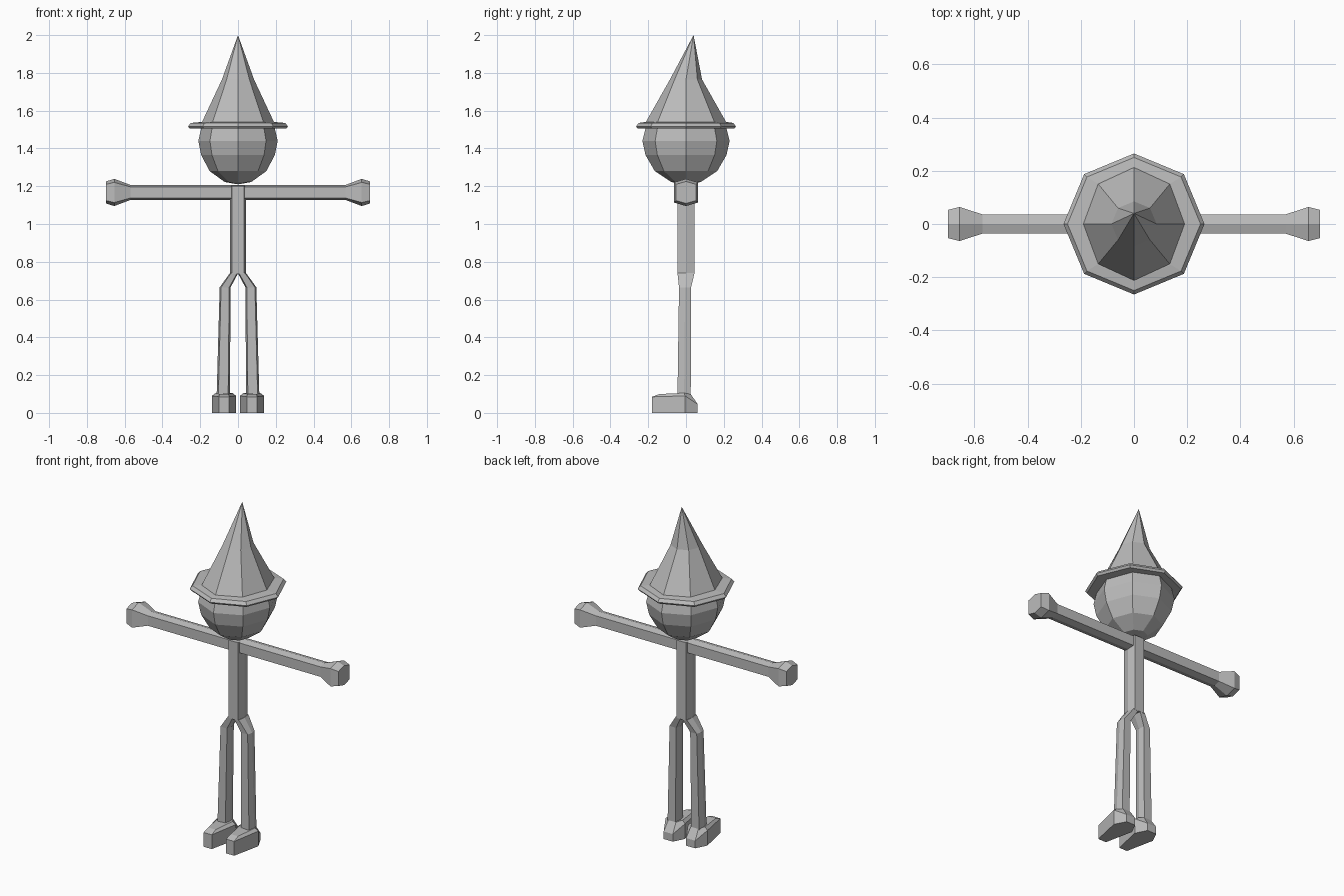
import bpy
import bmesh
from math import cos, sin, pi
from mathutils import Vector as V

cube = bpy.data.objects.get("Cube")
if cube:
    bpy.data.objects.remove(cube, do_unlink=True)

grey = bpy.data.materials.new("plain_grey")
grey.use_nodes = True
colour = (0.5, 0.5, 0.5, 1)
grey.diffuse_color = colour
bsdf = next(n for n in grey.node_tree.nodes if n.type == 'BSDF_PRINCIPLED')
bsdf.inputs["Base Color"].default_value = colour


def loft(name, rings):
    """Skin a row of equal rings and close both ends."""
    bm = bmesh.new()
    loops = [[bm.verts.new(p) for p in ring] for ring in rings]
    n = len(loops[0])
    for a, b in zip(loops, loops[1:]):
        for i in range(n):
            j = (i + 1) % n
            bm.faces.new((a[i], a[j], b[j], b[i]))
    bm.faces.new(loops[0])
    bm.faces.new(loops[-1])
    bmesh.ops.remove_doubles(bm, verts=bm.verts, dist=0.0005)
    bmesh.ops.recalc_face_normals(bm, faces=bm.faces)
    mesh = bpy.data.meshes.new(name)
    bm.to_mesh(mesh)
    bm.free()
    mesh.materials.append(grey)
    obj = bpy.data.objects.new(name, mesh)
    bpy.context.collection.objects.link(obj)
    return obj


def hexagon(centre, ridge, side):
    """Six-sided limb section: two ridge points and four corners."""
    c, r, s = V(centre), V(ridge), V(side)
    q = r * 0.74
    return [c + r, c + q + s, c - q + s, c - r, c - q - s, c + q - s]


def octagon(rx, ry, z, y=0):
    return [V((rx * cos(i * pi / 4), y + ry * sin(i * pi / 4), z)) for i in range(8)]


# Head: eight-sided, slightly deeper than wide
head_profile = [(0.0001, 1.21), (0.07, 1.222), (0.15, 1.28), (0.195, 1.365),
                (0.21, 1.44), (0.195, 1.505), (0.14, 1.53)]
loft("head", [octagon(r, r * 1.1, z) for r, z in head_profile])

# Hat: brim and a tall crown whose tip leans back
loft("hat_brim", [octagon(0.2, 0.22, 1.505), octagon(0.255, 0.255, 1.505),
                  octagon(0.265, 0.265, 1.517), octagon(0.25, 0.25, 1.535),
                  octagon(0.195, 0.216, 1.54)])
loft("hat_crown", [octagon(0.195, 0.218, 1.53), octagon(0.085, 0.085, 1.765),
                   octagon(0.0001, 0.0001, 2.0, 0.04)])

# Torso
loft("torso", [hexagon((0, 0, z), (0.043, 0, 0), (0, 0.045, 0)) for z in (0.735, 1.2)])

# Arms with flared hands
arm = [(0, 0.04, 0.036), (0.57, 0.04, 0.036), (0.655, 0.072, 0.064), (0.7, 0.058, 0.053)]
for side, word in ((1, "left"), (-1, "right")):
    loft(word + "_arm", [hexagon((side * x, 0, 1.167), (0, 0, h), (0, w, 0))
                         for x, h, w in arm])

    # Leg: splays from the crotch to the knee, then straight down
    leg = [(0.021, 0, 0.74, 0.022, 0.045), (0.068, -0.005, 0.665, 0.029, 0.032),
           (0.078, -0.01, 0.095, 0.035, 0.035)]
    loft(word + "_leg", [hexagon((side * x, y, z), (w, 0, 0), (0, d, 0))
                         for x, y, z, w, d in leg])

    # Foot: narrow toe, widest under the ankle, sloped heel
    def foot_ring(toe, middle, heel):
        (ty, tz, tw), (my, mz, mw), (hy, hz, hw) = toe, middle, heel
        points = [(-tw, ty, tz), (tw, ty, tz), (mw, my, mz),
                  (hw, hy, hz), (-hw, hy, hz), (-mw, my, mz)]
        return [V((side * (0.074 + x), y, z)) for x, y, z in points]

    toe, middle, heel = (-0.18, 0, 0.027), (-0.005, 0, 0.064), (0.062, 0, 0.03)
    loft(word + "_foot", [
        foot_ring(toe, middle, heel),
        foot_ring((-0.18, 0.085, 0.027), (-0.005, 0.09, 0.064), (0.062, 0.045, 0.03)),
        foot_ring((-0.14, 0.1, 0.024), (-0.01, 0.105, 0.045), (0.025, 0.1, 0.025))])
